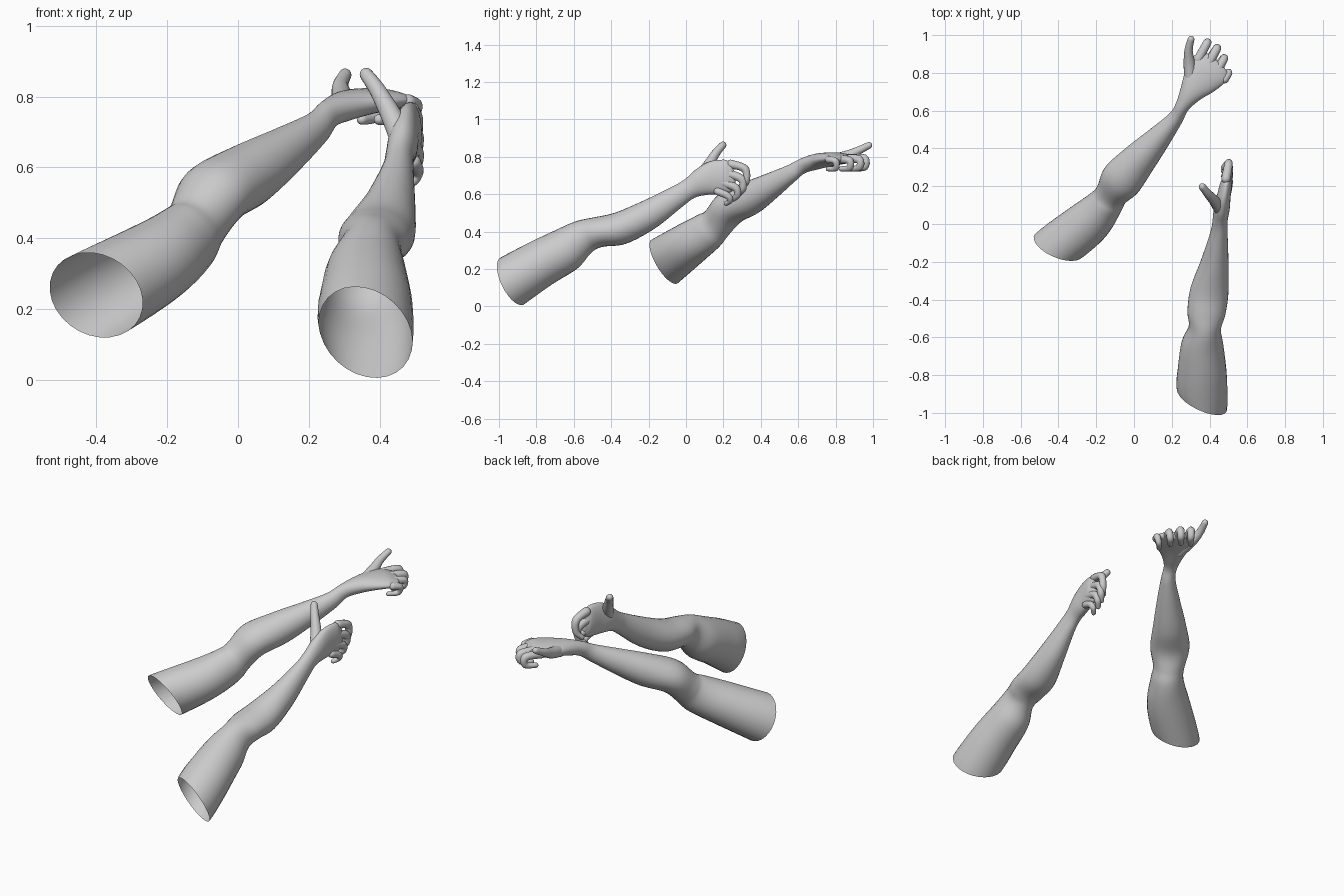
import bpy
import bmesh
import math
from mathutils import Vector


def catmull(p, q, r, s, t):
    return 0.5 * (2 * q + (r - p) * t + (2 * p - 5 * q + 4 * r - s) * t * t
                  + (3 * q - p - 3 * r + s) * t ** 3)


def limb(name, keys, ref, segs=28, steps=6, start_dir=None, start_cap=True):
    """Smooth tube through keys (x, y, z, half width, half height, roll)."""
    keys = [tuple(k) + (0,) * (6 - len(k)) for k in keys]
    n = len(keys)
    pos = [Vector(k[:3]) for k in keys]
    tans = [(pos[min(i + 1, n - 1)] - pos[max(i - 1, 0)]).normalized() for i in range(n)]
    if start_dir:
        tans[0] = Vector(start_dir).normalized()

    # interpolated sections
    sections = []
    for i in range(n - 1):
        a, b, c, d = (keys[max(0, min(n - 1, i + o))] for o in (-1, 0, 1, 2))
        for j in range(steps):
            t = j / steps
            vals = [catmull(a[m], b[m], c[m], d[m], t) for m in range(6)]
            sections.append((vals, tans[i].lerp(tans[i + 1], t).normalized()))
    sections.append((list(keys[-1]), tans[-1]))

    # rounded ends
    def dome(section, sign):
        v, t = section
        depth = min(v[3], v[4])
        out = []
        for ang in (25, 50, 72, 86):
            c, s = math.cos(math.radians(ang)), math.sin(math.radians(ang))
            p = Vector(v[:3]) + t * (sign * depth * s)
            out.append(([*p, v[3] * c, v[4] * c, v[5]], t))
        return out
    sections += dome(sections[-1], 1)
    if start_cap:
        sections = dome(sections[0], -1)[::-1] + sections

    bm = bmesh.new()
    rings = []
    for v, t in sections:
        side = Vector(ref)
        side = (side - t * side.dot(t)).normalized()
        up = side.cross(t)
        cr, sr = math.cos(v[5]), math.sin(v[5])
        s, u = side * cr - up * sr, up * cr + side * sr
        ring = []
        for j in range(segs):
            th = 2 * math.pi * j / segs
            ring.append(bm.verts.new(Vector(v[:3]) + s * (v[3] * math.cos(th))
                                     + u * (v[4] * math.sin(th))))
        rings.append(ring)
    for r0, r1 in zip(rings, rings[1:]):
        for j in range(segs):
            k = (j + 1) % segs
            bm.faces.new((r0[j], r1[j], r1[k], r0[k]))
    bm.faces.new(rings[-1][::-1])
    if start_cap:
        bm.faces.new(rings[0])
    for f in bm.faces:
        f.smooth = True
    mesh = bpy.data.meshes.new(name)
    bm.to_mesh(mesh)
    bm.free()
    ob = bpy.data.objects.new(name, mesh)
    bpy.context.collection.objects.link(ob)
    return ob


def fingers(prefix, index, pinky, ref, forward):
    """Four curled fingers blended from the index joints to the pinky joints."""
    for f, label in enumerate(("index", "middle", "ring", "pinky")):
        k = f / 3
        size = (1, 1.03, 0.97, 0.85)[f]
        keys = []
        for j, r in enumerate((0.025, 0.022, 0.019, 0.015)):
            p = Vector(index[j]).lerp(Vector(pinky[j]), k)
            p += Vector(forward) * (4 * k * (1 - k) * (0.5 if j == 0 else 1))
            keys.append((*p, r * size, r * size))
        limb(f"{prefix}_{label}_finger", keys, ref, segs=14, steps=5)


# Left arm: open upper arm, elbow, forearm, wrist and flat palm
left_ref = (0.8, -0.6, 0)
limb("left_arm", [
    (-0.40, -0.115, 0.24, 0.14, 0.136),
    (-0.23, 0.02, 0.335, 0.118, 0.118),
    (-0.145, 0.115, 0.40, 0.092, 0.105),
    (-0.115, 0.165, 0.445, 0.088, 0.09),
    (-0.065, 0.235, 0.525, 0.110, 0.092),
    (0.03, 0.345, 0.58, 0.092, 0.090),
    (0.13, 0.455, 0.645, 0.066, 0.070),
    (0.22, 0.56, 0.71, 0.041, 0.048),
    (0.255, 0.622, 0.75, 0.038, 0.040),
    (0.298, 0.69, 0.772, 0.060, 0.042),
    (0.345, 0.755, 0.785, 0.092, 0.038),
    (0.395, 0.815, 0.79, 0.108, 0.032),
    (0.425, 0.85, 0.787, 0.095, 0.022),
], left_ref, start_dir=(0.34, 0.81, 0.47), start_cap=False)

# Left hand digits
fingers("left",
        [(0.34, 0.87, 0.79), (0.385, 0.955, 0.79), (0.385, 0.955, 0.745), (0.35, 0.91, 0.735)],
        [(0.48, 0.765, 0.785), (0.502, 0.80, 0.775), (0.49, 0.80, 0.738), (0.455, 0.76, 0.735)],
        left_ref, (0.015, 0.025, 0))
limb("left_thumb", [
    (0.30, 0.75, 0.775, 0.034, 0.034),
    (0.293, 0.85, 0.80, 0.030, 0.030),
    (0.289, 0.92, 0.832, 0.022, 0.022),
    (0.302, 0.978, 0.861, 0.018, 0.018),
], (1, 0, 0), segs=16)

# Right arm: open upper arm, elbow, forearm, wrist and upright palm
right_ref = (1, 0, 0)
limb("right_arm", [
    (0.36, -0.93, 0.135, 0.145, 0.140, 0.2),
    (0.36, -0.78, 0.228, 0.130, 0.128, 0.1),
    (0.362, -0.64, 0.305, 0.112, 0.118),
    (0.375, -0.55, 0.37, 0.086, 0.094),
    (0.383, -0.47, 0.397, 0.101, 0.082),
    (0.40, -0.35, 0.418, 0.101, 0.088),
    (0.428, -0.20, 0.49, 0.073, 0.080),
    (0.450, -0.05, 0.585, 0.046, 0.060),
    (0.456, 0.02, 0.63, 0.040, 0.056),
    (0.465, 0.085, 0.665, 0.042, 0.075),
    (0.476, 0.15, 0.688, 0.036, 0.090),
    (0.488, 0.215, 0.695, 0.031, 0.090),
    (0.494, 0.24, 0.70, 0.021, 0.078),
], right_ref, start_dir=(0.4, 0.8, 0.4), start_cap=False)

# Right hand digits
fingers("right",
        [(0.487, 0.24, 0.76), (0.50, 0.315, 0.735), (0.497, 0.322, 0.67), (0.475, 0.30, 0.635)],
        [(0.495, 0.17, 0.615), (0.505, 0.225, 0.59), (0.495, 0.235, 0.565), (0.475, 0.215, 0.55)],
        right_ref, (0, 0.012, -0.005))
limb("right_thumb", [
    (0.458, 0.075, 0.69, 0.034, 0.034),
    (0.428, 0.12, 0.755, 0.029, 0.029),
    (0.392, 0.16, 0.82, 0.023, 0.023),
    (0.362, 0.197, 0.862, 0.019, 0.019),
], right_ref, segs=16)
